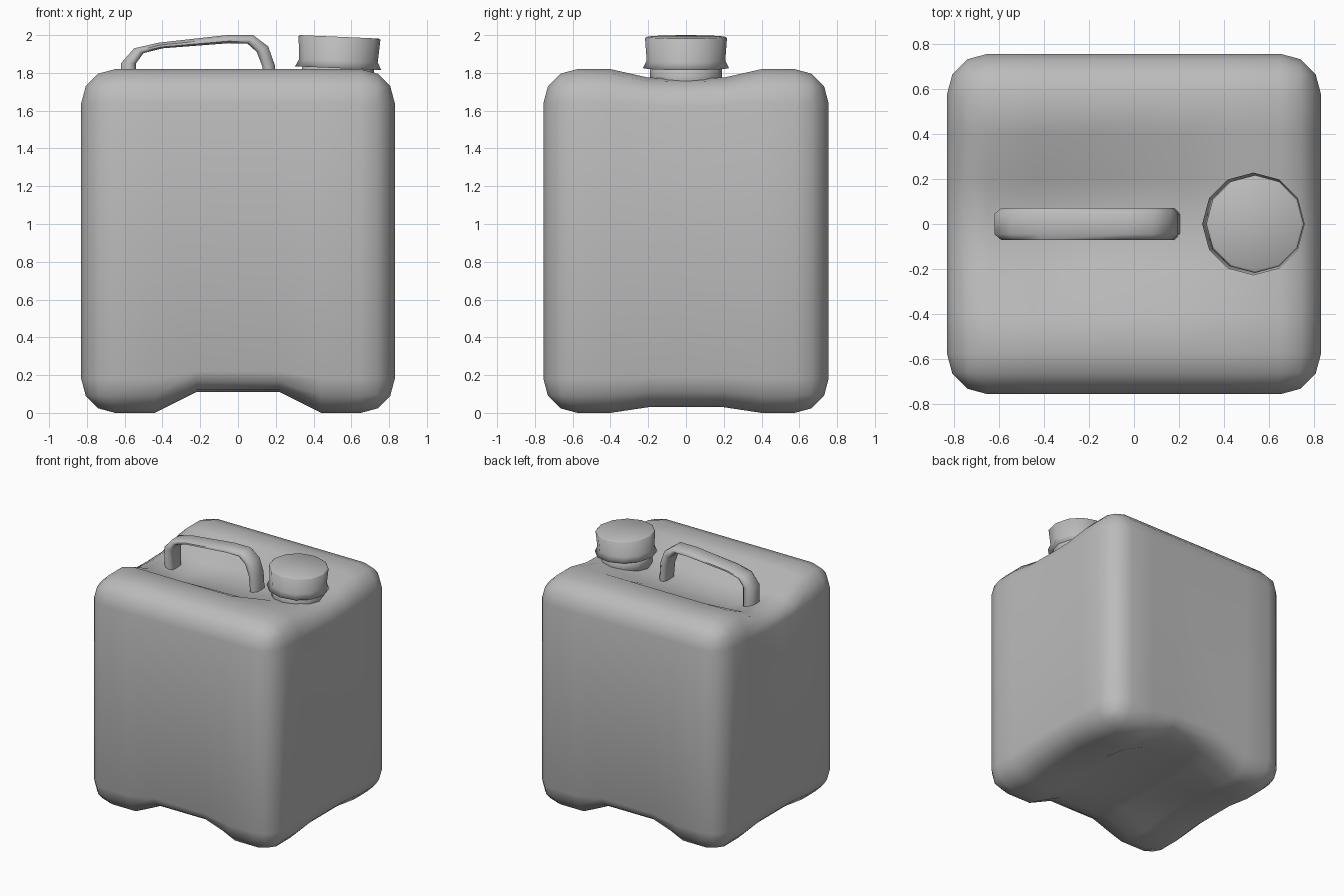
import bpy, bmesh, math
from mathutils import Matrix, Vector

if "Cube" in bpy.data.objects:
    bpy.data.objects.remove(bpy.data.objects["Cube"], do_unlink=True)

grey = bpy.data.materials.new("grey plastic")
grey.use_nodes = True
grey.diffuse_color = (0.5, 0.5, 0.5, 1)
grey.node_tree.nodes["Principled BSDF"].inputs["Base Color"].default_value = grey.diffuse_color


def finish(name, bm, smooth=True):
    bmesh.ops.recalc_face_normals(bm, faces=bm.faces)
    for f in bm.faces:
        f.smooth = smooth
    mesh = bpy.data.meshes.new(name)
    bm.to_mesh(mesh)
    bm.free()
    mesh.materials.append(grey)
    ob = bpy.data.objects.new(name, mesh)
    bpy.context.collection.objects.link(ob)
    return ob


def ramp(t, points):
    """Piecewise linear lookup."""
    if t <= points[0][0]:
        return points[0][1]
    for (a, p), (b, q) in zip(points, points[1:]):
        if t <= b:
            return p + (q - p) * (t - a) / (b - a)
    return points[-1][1]


def skin(bm, rings):
    """Join rings of points into a closed-ended tube."""
    loops = [[bm.verts.new(p) for p in ring] for ring in rings]
    n = len(loops[0])
    for a, b in zip(loops, loops[1:]):
        for i in range(n):
            j = (i + 1) % n
            bm.faces.new((a[i], a[j], b[j], b[i]))
    bm.faces.new(loops[0][::-1])
    bm.faces.new(loops[-1])


# Canister body: rounded box, cut into strips, with a trough on top and a channel below
W, D, H, R = 1.66, 1.51, 1.82, 0.18
bm = bmesh.new()
bmesh.ops.create_cube(bm, size=1)
for v in bm.verts:
    v.co = (v.co.x * W, v.co.y * D, (v.co.z + 0.5) * H)
bmesh.ops.bevel(bm, geom=bm.edges[:], offset=R, segments=3, profile=0.5, affect='EDGES')
for axis, cuts in ((Vector((1, 0, 0)), (0.22, 0.44)), (Vector((0, 1, 0)), (0, 0.2, 0.4))):
    for c in sorted({s * c for c in cuts for s in (-1, 1)}):
        bmesh.ops.bisect_plane(bm, geom=bm.verts[:] + bm.edges[:] + bm.faces[:],
                               plane_co=axis * c, plane_no=axis, dist=1e-5)
trough_depth = ((-0.65, 0.10), (-0.44, 0.16), (0.22, 0.11), (0.44, 0.06), (0.65, 0.05))
trough_across = ((0, 1), (0.2, 0.9), (0.4, 0))
for v in bm.verts:
    x, y, z = v.co
    if z > H / 2:
        fade = max(0, 1 - (H - z) / 0.24)
        v.co.z -= fade * ramp(x, trough_depth) * ramp(abs(y), trough_across)
    else:
        fade = max(0, 1 - z / 0.28)
        v.co.z += fade * max(ramp(abs(x), ((0.22, 0.11), (0.44, 0))),
                             ramp(abs(y), ((0.2, 0.03), (0.4, 0))))
finish("canister_body", bm)

# Carrying handle: strap section swept between an outer and an inner outline
outer = ((-0.62, 1.66), (-0.62, 1.85), (-0.55, 1.93), (-0.42, 1.96), (-0.06, 2.0),
         (0.08, 2.0), (0.16, 1.94), (0.195, 1.84), (0.205, 1.68))
inner = ((-0.54, 1.66), (-0.54, 1.85), (-0.5, 1.905), (-0.4, 1.93), (-0.05, 1.957),
         (0.05, 1.955), (0.1, 1.91), (0.13, 1.83), (0.145, 1.68))
half = ((0.045, 0), (0.072, 0.4), (0.072, 0.75), (0.05, 1))
section = half + tuple((-y, t) for y, t in reversed(half))
bm = bmesh.new()
skin(bm, [[(a + (c - a) * t, y, b + (d - b) * t) for y, t in section]
          for (a, b), (c, d) in zip(outer, inner)])
handle = finish("handle", bm)

# Filler neck and flared screw cap, both slightly tilted outwards
SIDES = 12


def turned(name, profile):
    bm = bmesh.new()
    skin(bm, [[(r * math.cos(math.tau * i / SIDES), r * math.sin(math.tau * i / SIDES), z)
               for i in range(SIDES)] for r, z in profile])
    ob = finish(name, bm)
    ob.matrix_world = Matrix.Translation((0.53, 0, 1.82)) @ Matrix.Rotation(math.radians(2.5), 4, 'Y')


turned("filler_neck", ((0.19, -0.12), (0.19, 0.03)))
turned("screw_cap", ((0.228, 0.005), (0.208, 0.045), (0.217, 0.165), (0.208, 0.171)))

# Keep the crisp edges at the strap ends
bpy.context.view_layer.objects.active = handle
handle.select_set(True)
bpy.ops.object.shade_smooth_by_angle(angle=math.radians(60))
